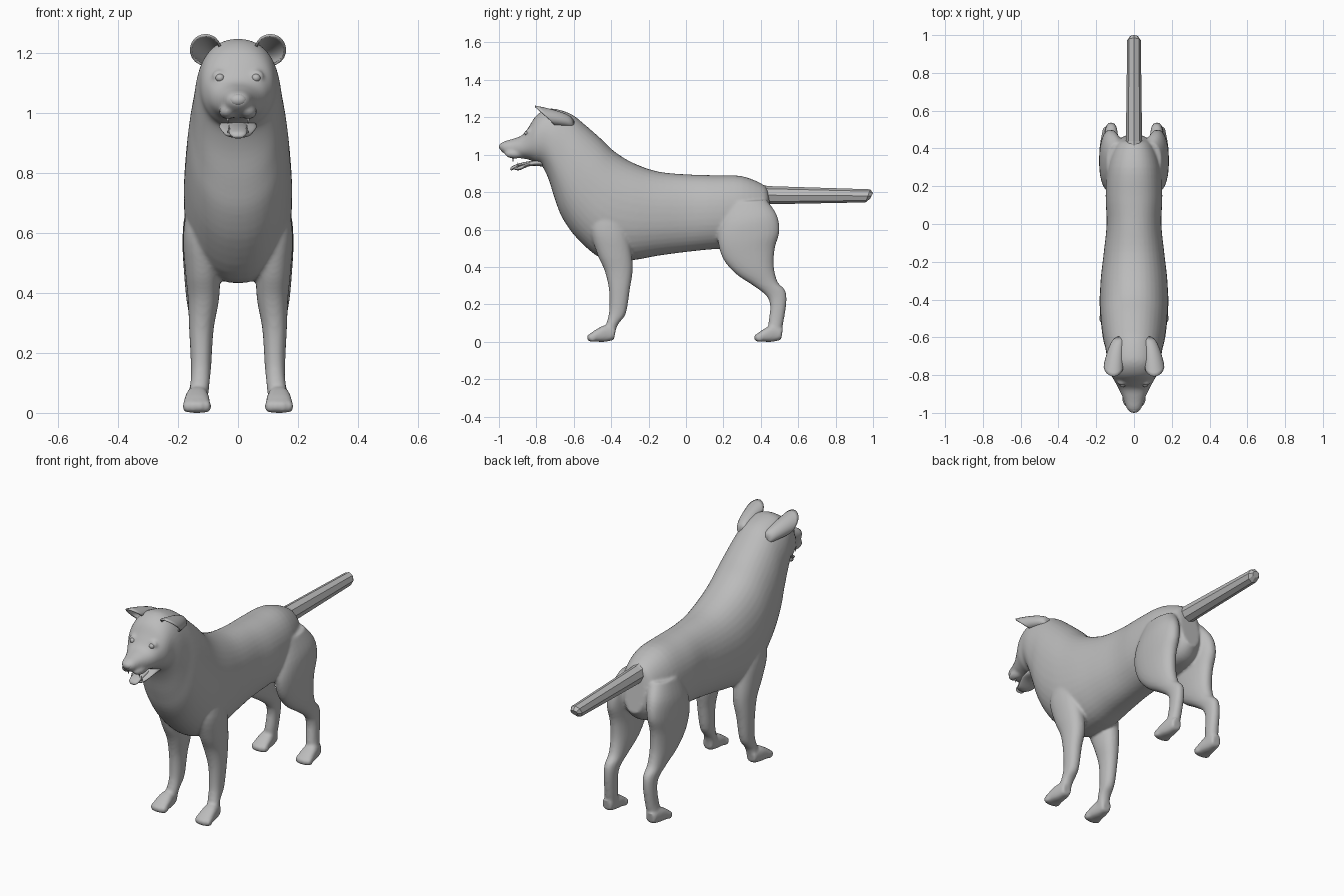
import bpy, bmesh, math
from mathutils import Matrix, Vector

if "Cube" in bpy.data.objects:
    bpy.data.objects.remove(bpy.data.objects["Cube"])

grey = bpy.data.materials.new("plain grey")
grey.diffuse_color = (0.5, 0.5, 0.5, 1)
grey.use_nodes = True
grey.node_tree.nodes["Principled BSDF"].inputs["Base Color"].default_value = grey.diffuse_color


def finish(name, bm, smooth=True):
    bmesh.ops.recalc_face_normals(bm, faces=bm.faces)
    me = bpy.data.meshes.new(name)
    bm.to_mesh(me)
    bm.free()
    me.materials.append(grey)
    for p in me.polygons:
        p.use_smooth = smooth
    ob = bpy.data.objects.new(name, me)
    bpy.context.collection.objects.link(ob)
    return ob


def spline(rows, steps):
    """Catmull-Rom interpolation through rows of numbers."""
    out = []
    for i in range(len(rows) - 1):
        a, b = rows[max(i - 1, 0)], rows[i]
        c, d = rows[i + 1], rows[min(i + 2, len(rows) - 1)]
        for k in range(steps):
            t = k / steps
            out.append([0.5 * (2 * q + (r - p) * t + (2 * p - 5 * q + 4 * r - s) * t * t
                        + (3 * q - p - 3 * r + s) * t ** 3) for p, q, r, s in zip(a, b, c, d)])
    return out + [list(rows[-1])]


def loft(bm, rows, n=28, steps=4, side=1, power=2.2):
    """Rows: y, z of one edge, y, z of the opposite edge, centre x, half width."""
    rings = []
    for y0, z0, y1, z1, cx, hw in (spline(rows, steps) if steps > 1 else rows):
        ring = []
        for k in range(n):
            a = 2 * math.pi * k / n
            c, s = math.cos(a), math.sin(a)
            u = math.copysign(abs(c) ** (2 / power), c)
            v = 0.5 + 0.5 * math.copysign(abs(s) ** (2 / power), s)
            ring.append(bm.verts.new((side * (cx + hw * u), y0 + (y1 - y0) * v, z0 + (z1 - z0) * v)))
        rings.append(ring)
    for a, b in zip(rings, rings[1:]):
        for k in range(n):
            bm.faces.new((a[k], a[(k + 1) % n], b[(k + 1) % n], b[k]))
    bm.faces.new(rings[0])
    bm.faces.new(rings[-1])


def ball(bm, centre, scale):
    m = Matrix.Translation(centre) @ Matrix.Diagonal((*scale, 1))
    bmesh.ops.create_uvsphere(bm, u_segments=16, v_segments=10, radius=1, matrix=m)


# Sections of torso, neck and head, from rump to muzzle
torso = [
    (.475, .58, .44, .79, 0, .06), (.41, .52, .42, .835, 0, .105),
    (.30, .50, .30, .885, 0, .14), (.15, .495, .15, .89, 0, .15),
    (0, .48, 0, .895, 0, .145), (-.15, .46, -.15, .91, 0, .16),
    (-.30, .435, -.28, .955, 0, .176), (-.45, .445, -.38, 1.015, 0, .181),
    (-.58, .55, -.46, 1.09, 0, .175), (-.66, .66, -.54, 1.16, 0, .165),
    (-.70, .76, -.61, 1.215, 0, .152), (-.735, .87, -.69, 1.243, 0, .142),
    (-.77, .94, -.745, 1.243, 0, .13), (-.80, .955, -.80, 1.21, 0, .12),
    (-.835, .972, -.84, 1.15, 0, .10), (-.875, .98, -.875, 1.105, 0, .08),
    (-.92, .985, -.925, 1.085, 0, .058), (-.97, 1.005, -.975, 1.07, 0, .04),
    (-.993, 1.025, -.996, 1.055, 0, .024)]
front_leg = [
    (-.49, .72, -.34, .72, .11, .055), (-.51, .60, -.31, .58, .125, .058),
    (-.475, .47, -.29, .47, .118, .058), (-.435, .38, -.285, .38, .115, .052),
    (-.412, .28, -.30, .28, .122, .041), (-.41, .17, -.322, .15, .123, .034),
    (-.425, .10, -.365, .09, .127, .032), (-.44, .06, -.385, .02, .135, .034)]
hind_leg = [
    (.21, .74, .43, .76, .09, .055), (.18, .63, .485, .68, .115, .063),
    (.17, .54, .50, .59, .125, .06), (.20, .44, .475, .50, .125, .055),
    (.27, .36, .47, .40, .122, .05), (.36, .30, .49, .32, .12, .04),
    (.43, .245, .53, .275, .12, .033), (.45, .19, .537, .21, .122, .031),
    (.442, .11, .52, .10, .127, .031), (.44, .06, .50, .02, .135, .034)]
foot = [
    (-.385, .01, -.375, .07, .135, .028), (-.43, 0, -.43, .088, .136, .037),
    (-.48, 0, -.48, .066, .137, .044), (-.51, 0, -.513, .042, .137, .042),
    (-.522, .005, -.524, .03, .137, .034)]

# Torso, head, legs and paws fused into one smooth skin
bm = bmesh.new()
loft(bm, torso, n=40)
for side in (1, -1):
    for leg, dy in ((front_leg, 0), (hind_leg, .893)):
        loft(bm, leg, side=side)
        loft(bm, [(a + dy, b, c + dy, d, e, f) for a, b, c, d, e, f in foot], side=side, power=2.6)
        for k in range(4):
            off = (k - 1.5) / 1.5
            ball(bm, (side * (.137 + .034 * off), -.512 + .012 * abs(off) + dy, .022), (.014, .024, .022))
    ball(bm, (side * .062, -.838, 1.122), (.026, .018, .022))   # brow
    ball(bm, (side * .034, -.915, 1.005), (.030, .055, .026))   # upper lip
body = finish("body", bm)
mod = body.modifiers.new("fuse", 'REMESH')
mod.mode = 'VOXEL'
mod.voxel_size = 0.0075
mod.use_smooth_shade = True
mod = body.modifiers.new("soften", 'SMOOTH')
mod.factor = 0.5
mod.iterations = 7

# Straight faceted tail
bm = bmesh.new()
loft(bm, [(.36, .735, .36, .85, 0, .046), (.44, .735, .44, .832, 0, .043),
          (.96, .745, .985, .815, 0, .036), (.985, .765, 1.0, .795, 0, .022)], n=8, steps=1, power=2)
tail = finish("tail", bm, False)

# Folded ears: open hoods facing forward
for side, label in ((1, "left"), (-1, "right")):
    bm = bmesh.new()
    rows, cols, grid = 10, 14, []
    for i in range(rows + 1):
        t = i / rows
        line = []
        for j in range(cols + 1):
            a = math.radians(165 - 250 * j / cols)
            r = .049 * (.35 + .65 * math.sqrt(t))
            y_rim = -.755 - .052 * math.sin(a)
            line.append(bm.verts.new((side * (.07 + .038 * math.sqrt(t) + r * math.cos(a)),
                                      -.60 + (y_rim + .60) * t,
                                      1.16 + .05 * math.sqrt(t) + r * math.sin(a))))
        grid.append(line)
    for i in range(rows):
        for j in range(cols):
            bm.faces.new((grid[i][j], grid[i][j + 1], grid[i + 1][j + 1], grid[i + 1][j]))
    ear = finish(label + "_ear", bm)
    mod = ear.modifiers.new("thickness", 'SOLIDIFY')
    mod.thickness = .008
    mod.offset = 0

    # Eyes
    bm = bmesh.new()
    ball(bm, (side * .060, -.849, 1.116), (.015, .015, .014))
    finish(label + "_eye", bm)

# Nose
bm = bmesh.new()
ball(bm, (0, -.979, 1.043), (.030, .021, .021))
finish("nose", bm)

# Open lower jaw
bm = bmesh.new()
loft(bm, [(-.75, .935, -.77, .985, 0, .06), (-.83, .94, -.83, .963, 0, .062),
          (-.89, .917, -.89, .94, 0, .042), (-.922, .922, -.927, .938, 0, .022)], n=20)
finish("lower_jaw", bm)

# Tongue hanging over the jaw
bm = bmesh.new()
loft(bm, [(-.80, .955, -.80, .972, 0, .030), (-.885, .938, -.88, .957, 0, .031),
          (-.922, .922, -.93, .938, 0, .028), (-.932, .914, -.94, .922, 0, .014)], n=16)
finish("tongue", bm)

# Canine teeth, one upper and one lower on each side
bm = bmesh.new()
for side in (1, -1):
    for x, y, z, flip in ((.034, -.925, .975, math.pi), (.030, -.90, .945, 0)):
        bmesh.ops.create_cone(bm, cap_ends=True, segments=8, radius1=.006, radius2=.001, depth=.026,
                              matrix=Matrix.Translation(Vector((side * x, y, z))) @ Matrix.Rotation(flip, 4, 'X'))
finish("canine_teeth", bm)
